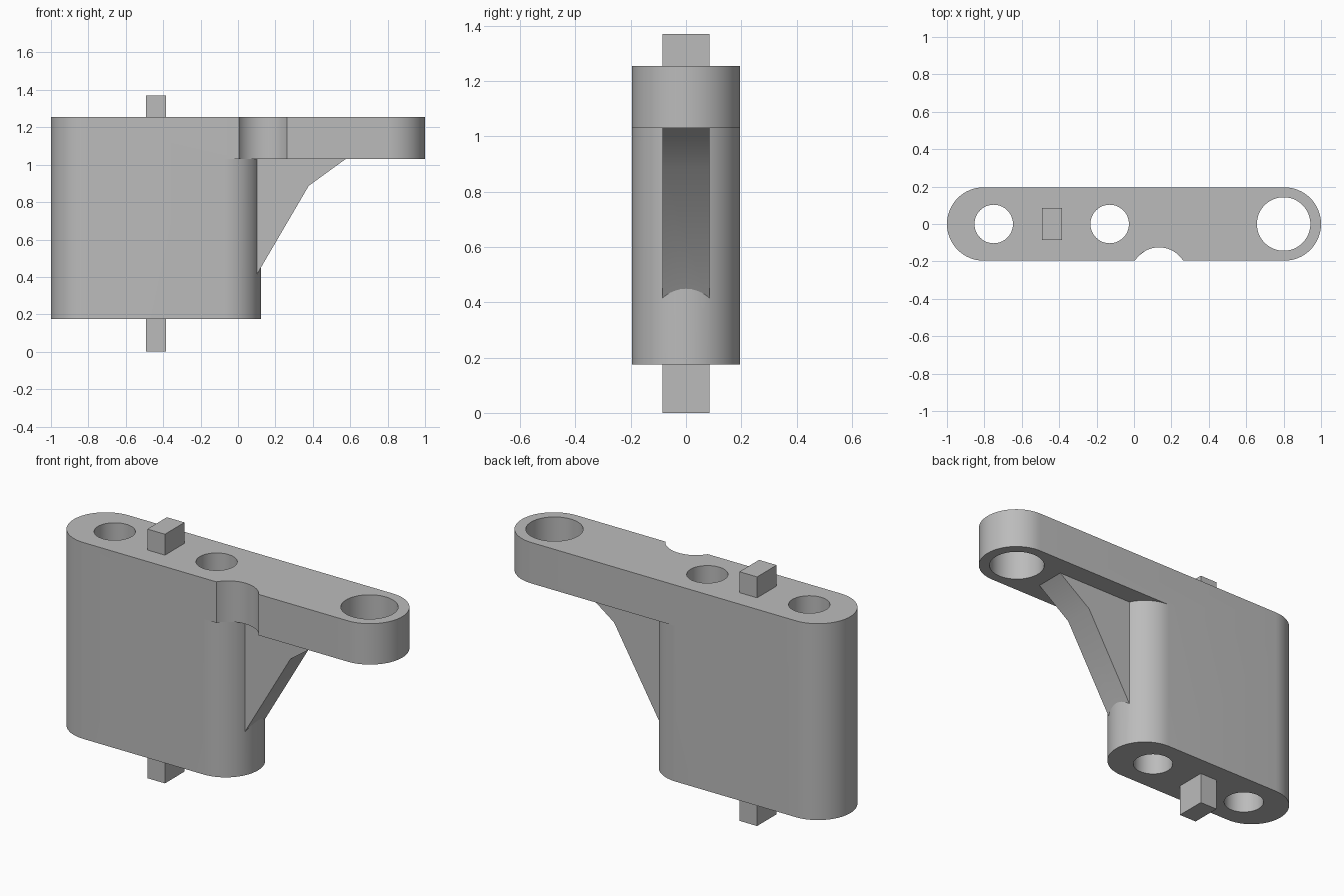
import bpy
import bmesh
from math import cos, sin, pi, radians

if "Cube" in bpy.data.objects:
    bpy.data.objects.remove(bpy.data.objects["Cube"])

grey = bpy.data.materials.new("plain grey")
grey.use_nodes = True
grey.diffuse_color = (0.5, 0.5, 0.5, 1)
grey.node_tree.nodes["Principled BSDF"].inputs["Base Color"].default_value = (0.5, 0.5, 0.5, 1)

HALF = 0.196                 # half thickness and end radius
BASE, LEDGE, TOP = 0.175, 1.03, 1.255


def extrude(name, points, direction):
    """Closed prism from a planar outline."""
    bm = bmesh.new()
    face = bm.faces.new([bm.verts.new(p) for p in points])
    moved = bmesh.ops.extrude_face_region(bm, geom=[face])["geom"]
    bmesh.ops.translate(bm, vec=direction,
                        verts=[v for v in moved if isinstance(v, bmesh.types.BMVert)])
    bmesh.ops.recalc_face_normals(bm, faces=bm.faces)
    mesh = bpy.data.meshes.new(name)
    bm.to_mesh(mesh)
    bm.free()
    mesh.materials.append(grey)
    obj = bpy.data.objects.new(name, mesh)
    bpy.context.collection.objects.link(obj)
    return obj


def arc(x, y, z, r, start, end, steps):
    turns = [start + (end - start) * i / steps for i in range(steps + 1)]
    return [(x + r * cos(a), y + r * sin(a), z) for a in turns]


def slab(name, x0, x1, z0, z1):
    """Round-ended upright plate."""
    outline = (arc(x1 - HALF, 0, z0, HALF, -pi / 2, pi / 2, 32)
               + arc(x0 + HALF, 0, z0, HALF, pi / 2, 3 * pi / 2, 32))
    return extrude(name, outline, (0, 0, z1 - z0))


def drill(name, x, y, r, z0):
    return extrude(name, arc(x, y, z0, r, 0, 2 * pi, 64)[:-1], (0, 0, 1.5 - z0))


def combine(target, tool, operation):
    mod = target.modifiers.new(operation.lower(), "BOOLEAN")
    mod.operation, mod.solver, mod.object = operation, "EXACT", tool
    bpy.context.view_layer.objects.active = target
    bpy.ops.object.modifier_apply(modifier=mod.name)
    bpy.data.objects.remove(tool)


# Arm with the scalloped notch in its front edge
arm = slab("arm", -1, 1, LEDGE, TOP)
combine(arm, drill("notch_cutter", 0.134, -0.278, 0.153, 0.9), "DIFFERENCE")

# Upright body under the arm
bracket = slab("bracket", -1, 0.122, BASE, LEDGE)
combine(bracket, arm, "UNION")

# Bent gusset rib below the arm
rib_side = [(0.05, 0.325), (0.105, 0.42), (0.378, 0.887), (0.575, LEDGE),
            (0.575, LEDGE + 0.05), (0.05, LEDGE + 0.05)]
rib = extrude("rib", [(x, -0.085, z) for x, z in rib_side], (0, 0.17, 0))
combine(bracket, rib, "UNION")

# Square pin running through the body
pin_base = [(-0.492, -0.085, 0), (-0.385, -0.085, 0), (-0.385, 0.085, 0), (-0.492, 0.085, 0)]
combine(bracket, extrude("pin", pin_base, (0, 0, 1.37)), "UNION")

# Through holes
for x, r in ((-0.75, 0.103), (-0.13, 0.103), (0.8, 0.143)):
    combine(bracket, drill("hole_cutter", x, 0, r, -0.1), "DIFFERENCE")

bpy.ops.object.select_all(action="DESELECT")
bracket.select_set(True)
bpy.context.view_layer.objects.active = bracket
bpy.ops.object.shade_smooth_by_angle(angle=radians(30))
